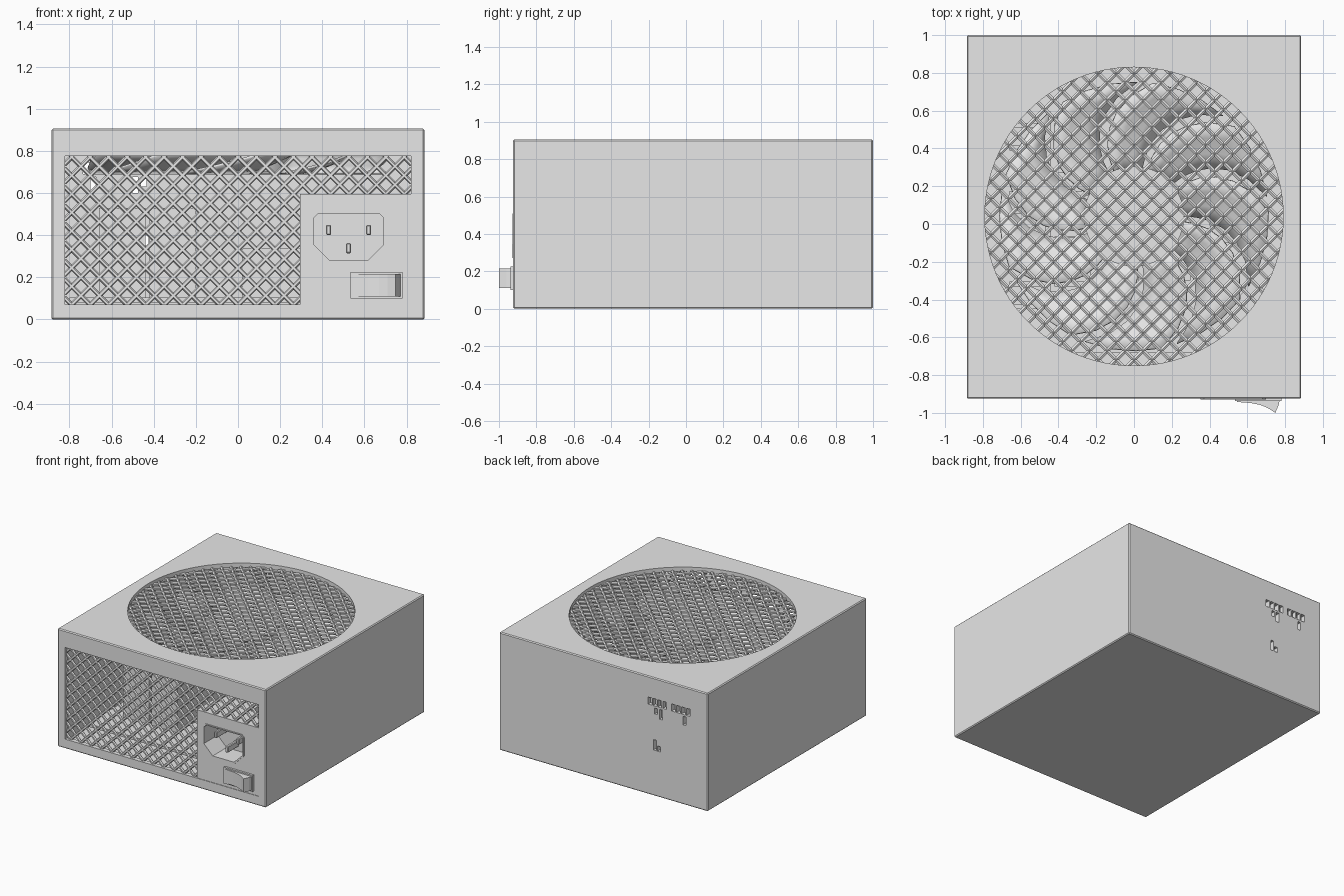
import bpy, bmesh, math
from mathutils import Vector, Matrix

if "Cube" in bpy.data.objects:
    bpy.data.objects.remove(bpy.data.objects["Cube"], do_unlink=True)

grey = bpy.data.materials.new("plain grey")
grey.use_nodes = True
grey.diffuse_color = (0.8, 0.8, 0.8, 1)
grey.node_tree.nodes["Principled BSDF"].inputs["Base Color"].default_value = (0.8, 0.8, 0.8, 1)


def finish(name, bm, smooth=False):
    bmesh.ops.recalc_face_normals(bm, faces=bm.faces)
    mesh = bpy.data.meshes.new(name)
    bm.to_mesh(mesh)
    bm.free()
    mesh.materials.append(grey)
    ob = bpy.data.objects.new(name, mesh)
    bpy.context.collection.objects.link(ob)
    if smooth:
        select(ob)
        bpy.ops.object.shade_smooth_by_angle(angle=math.radians(50))
    return ob


def select(ob):
    bpy.ops.object.select_all(action="DESELECT")
    ob.select_set(True)
    bpy.context.view_layer.objects.active = ob


def add_box(bm, x, y, z):
    size = Matrix.Diagonal((x[1] - x[0], y[1] - y[0], z[1] - z[0], 1))
    mid = Matrix.Translation((sum(x) / 2, sum(y) / 2, sum(z) / 2))
    bmesh.ops.create_cube(bm, size=1, matrix=mid @ size)


def box(name, x, y, z):
    bm = bmesh.new()
    add_box(bm, x, y, z)
    return finish(name, bm)


def prism(name, points, sweep):
    """Extrude a flat outline of 3D points along a vector."""
    bm = bmesh.new()
    face = bm.faces.new([bm.verts.new(p) for p in points])
    out = bmesh.ops.extrude_face_region(bm, geom=[face])["geom"]
    bmesh.ops.translate(bm, vec=sweep, verts=[v for v in out if isinstance(v, bmesh.types.BMVert)])
    return finish(name, bm)


def disc(name, x, y, z, radius, height, sides=64, smooth=False):
    bm = bmesh.new()
    bmesh.ops.create_cone(bm, cap_ends=True, segments=sides, radius1=radius, radius2=radius,
                          depth=height, matrix=Matrix.Translation((x, y, z)))
    return finish(name, bm, smooth)


def apply(ob, kind, **settings):
    select(ob)
    mod = ob.modifiers.new("step", kind)
    for key, value in settings.items():
        setattr(mod, key, value)
    bpy.ops.object.modifier_apply(modifier=mod.name)


def cut(ob, cutter):
    apply(ob, "BOOLEAN", operation="DIFFERENCE", solver="EXACT", object=cutter)
    bpy.data.objects.remove(cutter, do_unlink=True)


def grille(name, inside, place, pitch, radius):
    """Diagonal crossed rods, kept only where inside(u, v) holds."""
    bm = bmesh.new()
    step = 0.004
    for slope in (1, -1):
        along = Vector((1, slope)).normalized()
        across = Vector((-slope, 1)).normalized()
        for i in range(-24, 25):
            run = []
            for k in range(-400, 401):
                p = across * (i * pitch) + along * (k * step)
                if inside(p.x, p.y):
                    run.append(p)
                    continue
                if len(run) > 3:
                    a, b = place(*run[0]), place(*run[-1])
                    turn = (b - a).to_track_quat("Z", "Y").to_matrix().to_4x4()
                    bmesh.ops.create_cone(bm, cap_ends=True, segments=6, radius1=radius,
                                          radius2=radius, depth=(b - a).length,
                                          matrix=Matrix.Translation((a + b) / 2) @ turn)
                run = []
    return finish(name, bm)


# Case: bevelled shell with fan opening, front window and rear slots
FRONT, WALL, FAN_Y = -0.925, 0.035, 0.04
case = box("case", (-0.885, 0.885), (FRONT, 1.0), (0, 0.905))
apply(case, "BEVEL", width=0.007, segments=1)
cut(case, box("cavity", (-0.85, 0.85), (FRONT + WALL, 1 - WALL), (WALL, 0.87)))
cut(case, disc("fan_hole", 0, FAN_Y, 0.9, 0.79, 0.2, 96))
cut(case, box("window", (-0.82, 0.82), (-1, -0.85), (0.072, 0.775)))

slots = bmesh.new()
for left, count in ((-0.41, 4), (-0.61, 4)):
    for i in range(count):
        x = left - i * 0.042
        add_box(slots, (x, x + 0.032), (0.94, 1.1), (0.69, 0.745))
for x, low, high in ((-0.46, 0.63, 0.675), (-0.5, 0.6, 0.675), (-0.7, 0.61, 0.675),
                     (-0.45, 0.35, 0.43), (-0.485, 0.35, 0.39)):
    add_box(slots, (x, x + 0.026), (0.94, 1.1), (low, high))
cut(case, finish("rear_slots", slots))

# Grilles
grille("fan_grille", lambda u, v: math.hypot(u, v) < 0.8,
       lambda u, v: Vector((u, v + FAN_Y, 0.872)), 0.067, 0.012)


def in_window(u, v):
    return abs(u) < 0.825 and 0.068 < v + 0.42 < 0.78 and not (u > 0.3 and v + 0.42 < 0.585)


grille("front_grille", in_window,
       lambda u, v: Vector((u, FRONT + 0.025, v + 0.42)), 0.062, 0.011)

# Power inlet panel with chamfered socket and three pins
panel = box("inlet_panel", (0.295, 0.82), (FRONT + 0.004, -0.72), (0.072, 0.595))


def socket_outline(grow, y):
    x0, x1, z0, z1, c = 0.36 - grow, 0.69 + grow, 0.28 - grow, 0.5 + grow, 0.075
    t = 0.018
    return [(x0 + c, y, z0), (x1 - c, y, z0), (x1, y, z0 + c), (x1, y, z1 - t), (x1 - t, y, z1),
            (x0 + t, y, z1), (x0, y, z1 - t), (x0, y, z0 + c)]


rim = prism("socket_rim", socket_outline(0.008, FRONT - 0.003), (0, 0.04, 0))
for part in (panel, rim):
    cut(part, prism("socket_cut", socket_outline(0, -1), (0, 0.24, 0)))
for i, (x, z) in enumerate(((0.43, 0.425), (0.62, 0.425), (0.525, 0.338))):
    pin = box(f"socket_pin_{i + 1}", (x - 0.012, x + 0.012), (-0.89, -0.74), (z - 0.024, z + 0.024))
    apply(pin, "BEVEL", width=0.005, segments=1)

# Rocker switch
box("switch_frame", (0.535, 0.78), (FRONT - 0.012, -0.9), (0.1, 0.225))
rocker = [(0.545, -0.93), (0.545, -0.942), (0.62, -0.948), (0.67, -0.958), (0.71, -0.975),
          (0.748, -1.0), (0.765, -0.96), (0.772, -0.93)]
prism("switch_rocker", [(x, y, 0.11) for x, y in rocker], (0, 0, 0.105))

# Fan: hub and swept, pitched blades
disc("fan_hub", 0, FAN_Y, 0.755, 0.265, 0.11, 48, True)
blades = bmesh.new()
COUNT, RINGS, CHORD = 9, 7, 4
for n in range(COUNT):
    grid = []
    for i in range(RINGS):
        t = i / (RINGS - 1)
        radius = 0.25 + 0.46 * t
        row = []
        for j in range(CHORD):
            s = j / (CHORD - 1)
            angle = math.tau * n / COUNT - 0.55 * t * t + s * 0.58
            row.append(blades.verts.new((radius * math.cos(angle), FAN_Y + radius * math.sin(angle),
                                         0.7 + 0.1 * s - 0.02 * s * (1 - s))))
        grid.append(row)
    for a, b in zip(grid, grid[1:]):
        for j in range(CHORD - 1):
            blades.faces.new((a[j], a[j + 1], b[j + 1], b[j]))
fan = finish("fan_blades", blades, True)
apply(fan, "SOLIDIFY", thickness=0.012)

# Circuit board, finned heat sinks and transformer inside
box("circuit_board", (-0.8, 0.8), (-0.68, 0.85), (0.08, 0.105))
for name, x0, x1 in (("heat_sink_outer", -0.66, -0.44), ("heat_sink_inner", -0.42, -0.2)):
    sink = bmesh.new()
    add_box(sink, (x1 - 0.03, x1), (-0.45, 0.55), (0.105, 0.53))
    for i in range(9):
        y = -0.45 + i * 0.12
        add_box(sink, (x0, x1 - 0.03), (y, y + 0.025), (0.105, 0.53))
    finish(name, sink)
box("transformer", (0.02, 0.3), (-0.3, 0.1), (0.105, 0.34))
for i in range(3):
    disc(f"capacitor_{i + 1}", 0.5, -0.3 + 0.3 * i, 0.24, 0.1, 0.28, 24, True)
